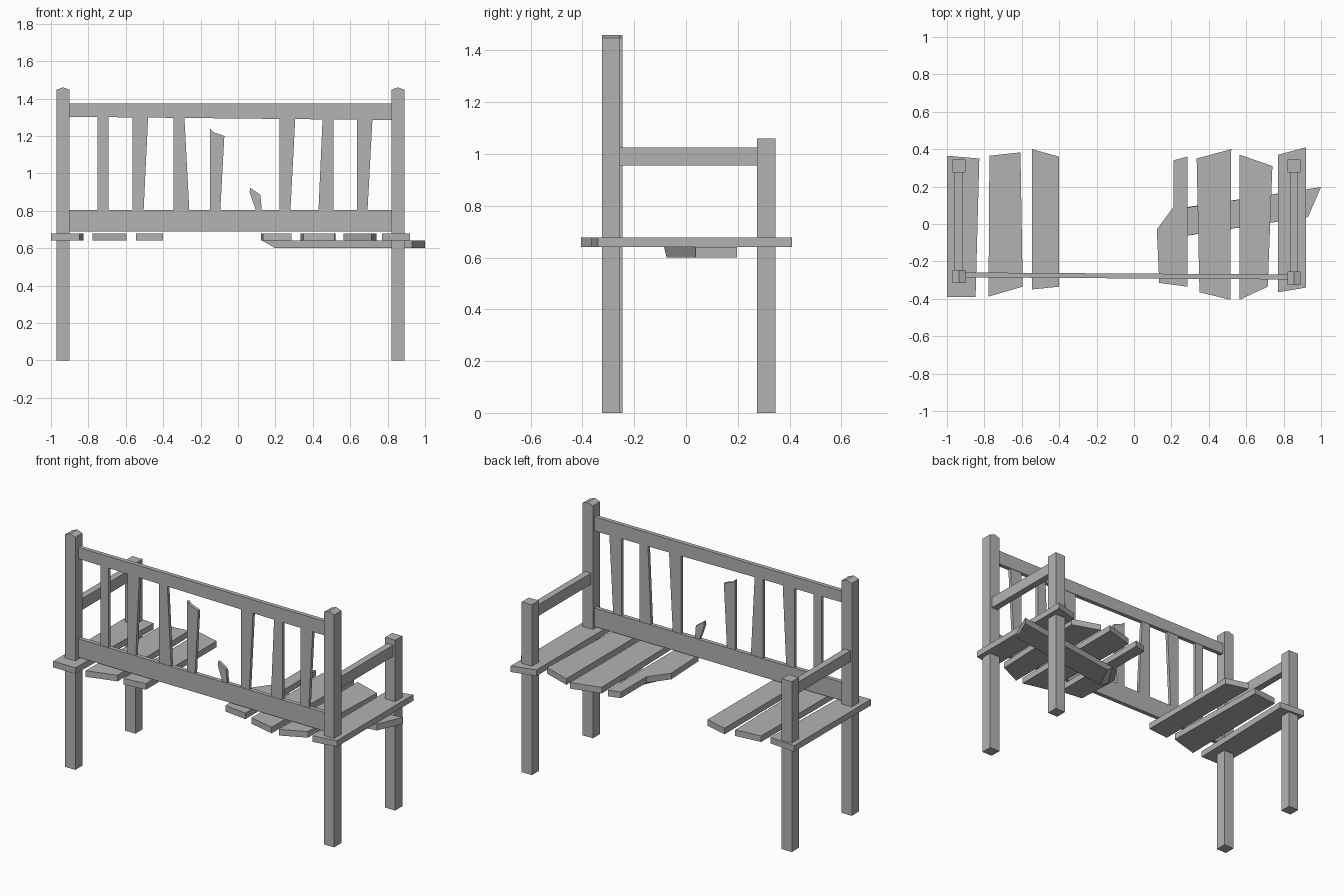
import bpy
import bmesh

cube = bpy.data.objects.get("Cube")
if cube:
    bpy.data.objects.remove(cube, do_unlink=True)

wood = bpy.data.materials.new("weathered_grey")
wood.use_nodes = True
GREY = (0.45, 0.45, 0.45, 1)
wood.diffuse_color = GREY
wood.node_tree.nodes["Principled BSDF"].inputs["Base Color"].default_value = GREY


def loft(name, near, far):
    """Solid between two matching rings of 3D points."""
    bm = bmesh.new()
    a = [bm.verts.new(p) for p in near]
    b = [bm.verts.new(p) for p in far]
    bm.faces.new(a)
    bm.faces.new(b[::-1])
    for i in range(len(a)):
        j = (i + 1) % len(a)
        bm.faces.new((a[j], a[i], b[i], b[j]))
    bmesh.ops.recalc_face_normals(bm, faces=bm.faces)
    mesh = bpy.data.meshes.new(name)
    bm.to_mesh(mesh)
    bm.free()
    mesh.materials.append(wood)
    obj = bpy.data.objects.new(name, mesh)
    bpy.context.collection.objects.link(obj)
    return obj


def board(name, outline, low, high):
    """Horizontal plank from an xy outline."""
    return loft(name, [(x, y, low) for x, y in outline], [(x, y, high) for x, y in outline])


def upright(name, outline, thick):
    """Backrest piece from an xz outline, following the slightly skewed back."""
    def ring(side):
        return [(x, -0.278 - 0.0065 * x + side * thick / 2, z) for x, z in outline]
    return loft(name, ring(-1), ring(1))


def box(name, x0, x1, y0, y1, z0, z1):
    return board(name, [(x0, y0), (x1, y0), (x1, y1), (x0, y1)], z0, z1)


# Posts (tall ones with a shallow ridge on top) and armrests
for side, x, y, arm in (("right", -0.97, -0.315, -0.96), ("left", 0.82, -0.325, 0.833)):
    profile = [(x, 0), (x + 0.07, 0), (x + 0.07, 1.447), (x + 0.035, 1.46), (x, 1.447)]
    loft(side + "_tall_post", [(px, y, z) for px, z in profile],
         [(px, y + 0.07, z) for px, z in profile])
    box(side + "_short_post", x, x + 0.07, 0.275, 0.345, 0, 1.06)
    box(side + "_armrest", arm, arm + 0.042, y + 0.06, 0.28, 0.955, 1.025)

# Backrest rails
upright("lower_rail", [(-0.91, 0.69), (0.825, 0.69), (0.825, 0.805), (-0.91, 0.805)], 0.026)
upright("upper_rail", [(-0.91, 1.303), (0.825, 1.285), (0.825, 1.373), (-0.91, 1.373)], 0.026)

# Whole slats: bottom left, bottom right, top left, top right
slats = [(-0.75, -0.693, -0.75, -0.693), (-0.563, -0.505, -0.563, -0.48),
         (-0.345, -0.26, -0.345, -0.287), (0.223, 0.28, 0.223, 0.307),
         (0.43, 0.51, 0.453, 0.51), (0.635, 0.692, 0.635, 0.72)]
for i, (a, b, c, d) in enumerate(slats):
    upright(f"back_slat_{i + 1}", [(a, 0.795), (b, 0.795), (d, 1.31), (c, 1.31)], 0.02)

# Snapped slats
upright("broken_slat_tall", [(-0.15, 0.795), (-0.095, 0.795), (-0.073, 1.2),
                             (-0.13, 1.22), (-0.15, 1.24)], 0.02)
upright("broken_slat_short", [(0.098, 0.795), (0.128, 0.795), (0.12, 0.885),
                              (0.065, 0.923), (0.062, 0.9)], 0.02)

# Uneven seat planks
planks = [
    [(-1, 0.365), (-0.827, 0.35), (-0.847, -0.39), (-1, -0.39)],
    [(-0.773, 0.365), (-0.607, 0.383), (-0.595, -0.335), (-0.778, -0.388)],
    [(-0.545, 0.4), (-0.4, 0.36), (-0.4, -0.335), (-0.545, -0.35)],
    [(0.21, 0.34), (0.285, 0.36), (0.285, -0.335), (0.135, -0.315), (0.122, -0.03), (0.21, 0.09)],
    [(0.335, 0.35), (0.52, 0.4), (0.515, -0.405), (0.35, -0.365)],
    [(0.565, 0.37), (0.74, 0.31), (0.715, -0.335), (0.565, -0.405)],
    [(0.77, 0.37), (0.92, 0.41), (0.92, -0.34), (0.77, -0.365)],
]
for i, outline in enumerate(planks):
    board(f"seat_plank_{i + 1}", outline, 0.64, 0.678)

# Loose board wedged under the seat, its inner end splintered on a slant
loft("loose_board",
     [(0.2, -0.075, 0.6), (0.93, 0.037, 0.6), (1, 0.197, 0.6), (0.28, 0.09, 0.6)],
     [(0.13, -0.085, 0.64), (0.93, 0.037, 0.64), (1, 0.197, 0.64), (0.23, 0.08, 0.64)])
